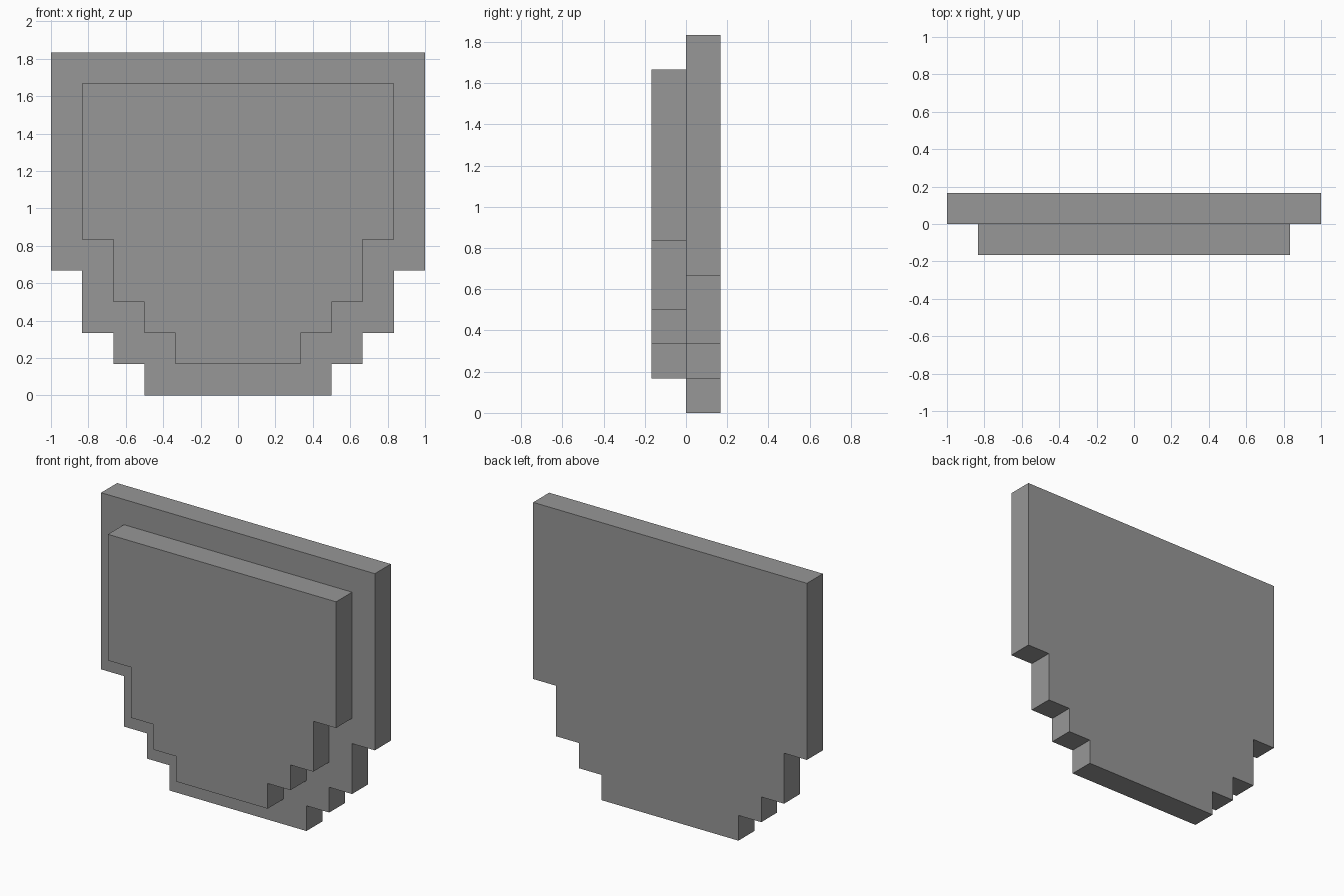
import bpy
import bmesh

cube = bpy.data.objects.get("Cube")
if cube:
    bpy.data.objects.remove(cube, do_unlink=True)

U = 1 / 6  # grid step shared by all stepped edges

grey = bpy.data.materials.new("plain grey")
grey.use_nodes = True
colour = (0.31, 0.31, 0.31, 1)
grey.diffuse_color = colour
grey.node_tree.nodes["Principled BSDF"].inputs["Base Color"].default_value = colour


def stepped_plate(name, right_edge, y_front, y_back):
    """Mirror a stepped half outline (x, z in grid steps) and extrude it along y."""
    outline = right_edge + [(-x, z) for x, z in reversed(right_edge)]
    bm = bmesh.new()
    face = bm.faces.new([bm.verts.new((x * U, y_front * U, z * U)) for x, z in outline])
    extruded = bmesh.ops.extrude_face_region(bm, geom=[face], use_keep_orig=True)["geom"]
    moved = [v for v in extruded if isinstance(v, bmesh.types.BMVert)]
    bmesh.ops.translate(bm, vec=(0, (y_back - y_front) * U, 0), verts=moved)
    bmesh.ops.recalc_face_normals(bm, faces=bm.faces)
    mesh = bpy.data.meshes.new(name)
    bm.to_mesh(mesh)
    bm.free()
    mesh.materials.append(grey)
    obj = bpy.data.objects.new(name, mesh)
    bpy.context.collection.objects.link(obj)
    return obj


# Large shield-shaped backing
stepped_plate("back_plate",
              [(3, 0), (3, 1), (4, 1), (4, 2), (5, 2), (5, 4), (6, 4), (6, 11)], 0, 1)

# Smaller raised shield on the front
stepped_plate("front_plate",
              [(2, 1), (2, 2), (3, 2), (3, 3), (4, 3), (4, 5), (5, 5), (5, 10)], -1, 0)
